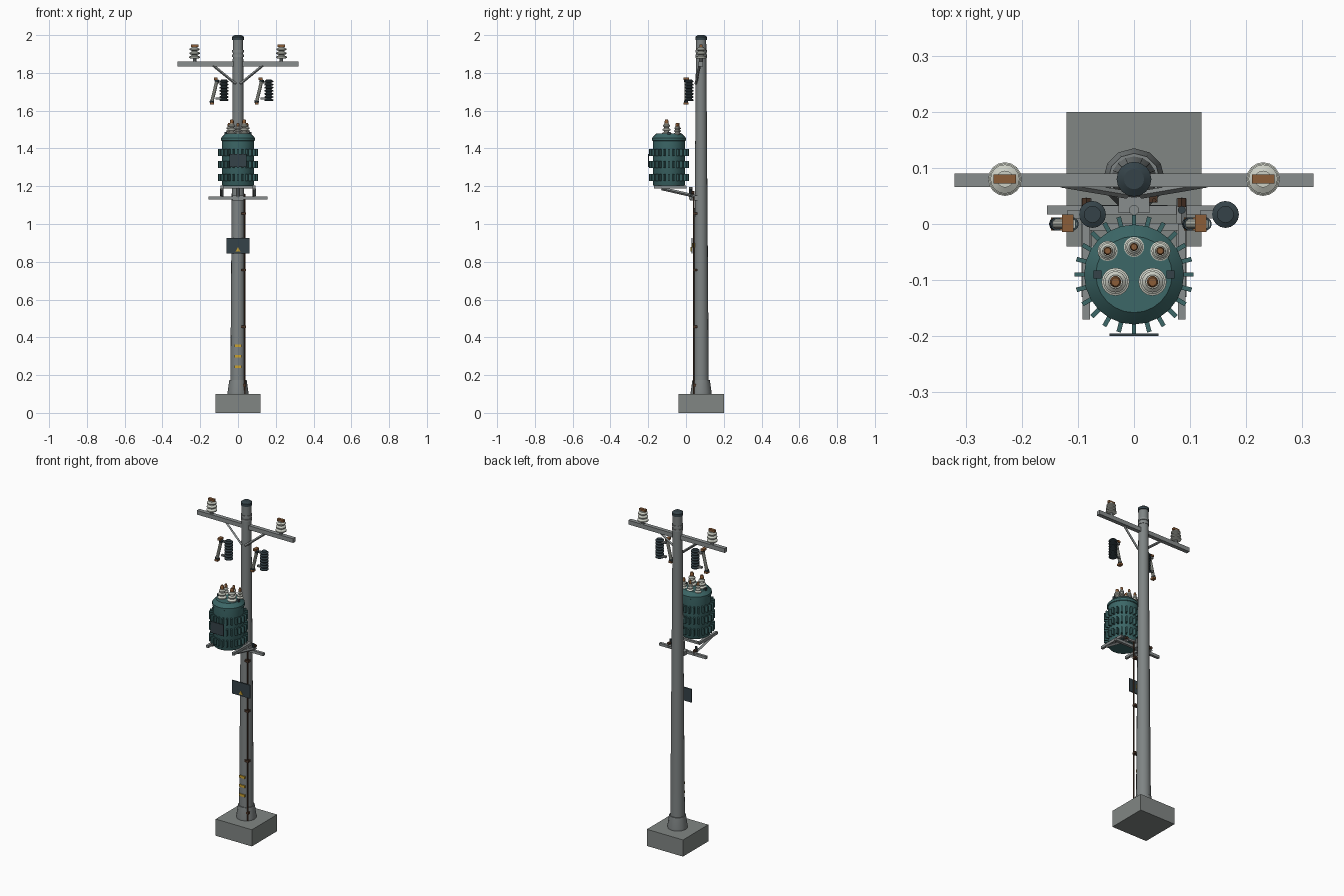
import bpy, bmesh, math
from mathutils import Vector, Matrix

cube = bpy.data.objects.get("Cube")
if cube:
    bpy.data.objects.remove(cube, do_unlink=True)


def material(name, rgb):
    m = bpy.data.materials.new(name)
    m.use_nodes = True
    m.diffuse_color = (*rgb, 1)
    m.node_tree.nodes["Principled BSDF"].inputs["Base Color"].default_value = (*rgb, 1)
    return m


concrete = material("concrete", (0.22, 0.24, 0.23))
pole_grey = material("pole grey", (0.21, 0.23, 0.23))
steel = material("galvanised steel", (0.25, 0.27, 0.27))
teal = material("teal paint", (0.045, 0.135, 0.135))
cream = material("porcelain", (0.6, 0.62, 0.55))
copper = material("copper", (0.26, 0.11, 0.04))
dark = material("dark polymer", (0.035, 0.055, 0.065))
yellow = material("warning yellow", (0.6, 0.36, 0.03))
brown = material("brown wire", (0.07, 0.035, 0.02))


def finish(name, bm, mat, smooth=False):
    bmesh.ops.recalc_face_normals(bm, faces=bm.faces[:])
    me = bpy.data.meshes.new(name)
    bm.to_mesh(me)
    bm.free()
    me.materials.append(mat)
    ob = bpy.data.objects.new(name, me)
    bpy.context.collection.objects.link(ob)
    if smooth:
        bpy.ops.object.select_all(action="DESELECT")
        ob.select_set(True)
        bpy.context.view_layer.objects.active = ob
        bpy.ops.object.shade_smooth_by_angle(angle=math.radians(35))
    return ob


def box(name, lo, hi, mat):
    lo, hi = Vector(lo), Vector(hi)
    bm = bmesh.new()
    bmesh.ops.create_cube(bm, size=1, matrix=Matrix.Translation((lo + hi) / 2)
                          @ Matrix.Diagonal((*(hi - lo), 1)))
    return finish(name, bm, mat)


def lathe(name, profile, loc, mat, seg=16):
    """Turn (radius, height) points round the vertical axis and cap both ends."""
    bm = bmesh.new()
    rings = []
    for r, z in profile:
        rings.append([bm.verts.new((loc[0] + r * math.cos(a), loc[1] + r * math.sin(a), loc[2] + z))
                      for a in (math.tau * i / seg for i in range(seg))])
    for a, b in zip(rings, rings[1:]):
        for i in range(seg):
            j = (i + 1) % seg
            bm.faces.new((a[i], a[j], b[j], b[i]))
    bm.faces.new(rings[0])
    bm.faces.new(rings[-1])
    return finish(name, bm, mat, True)


def rod(name, a, b, r, mat, seg=10):
    a, b = Vector(a), Vector(b)
    d = b - a
    bm = bmesh.new()
    bmesh.ops.create_cone(bm, cap_ends=True, segments=seg, radius1=r, radius2=r, depth=d.length,
                          matrix=Matrix.Translation((a + b) / 2)
                          @ d.to_track_quat("Z", "Y").to_matrix().to_4x4())
    return finish(name, bm, mat, seg > 4)


def sheds(core, bottom, top, height, count):
    """Ribbed insulator profile whose sheds change from bottom to top radius."""
    pts, step = [], height / count
    for i in range(count):
        r = bottom + (top - bottom) * i / max(1, count - 1)
        z = i * step
        pts += [(core, z), (r, z + step * 0.2), (r, z + step * 0.5), (core, z + step * 0.8)]
    return pts + [(core, height)]


PY = 0.08   # pole centre line
TY = -0.09  # tank centre line

# Footing, pole and cap
box("footing", (-0.12, -0.04, 0), (0.12, 0.2, 0.1), concrete)
lathe("pole_collar", [(0.055, 0), (0.055, 0.012), (0.046, 0.075)], (0, PY, 0.1), pole_grey, 12)
lathe("pole", [(0.041, 0), (0.027, 1.88)], (0, PY, 0.1), pole_grey, 16)
lathe("pole_cap", [(0.031, 0), (0.031, 0.016), (0.018, 0.025)], (0, PY, 1.975), dark, 16)
for z in (1.885, 1.908):
    lathe("pole_band", [(0.031, 0), (0.031, 0.012)], (0, PY, z), steel, 16)

# Crossarm, braces and pin insulators
box("crossarm", (-0.32, 0.066, 1.835), (0.32, 0.09, 1.86), steel)
for s in (-1, 1):
    rod("crossarm_brace", (s * 0.13, 0.072, 1.838), (s * 0.012, 0.052, 1.742), 0.007, steel, 4)
    x = s * 0.23
    rod("insulator_pin", (x, PY, 1.855), (x, PY, 1.89), 0.01, steel)
    lathe("pin_insulator", sheds(0.015, 0.03, 0.026, 0.063, 3), (x, PY, 1.875), cream)
    box("insulator_clamp", (x - 0.02, PY - 0.008, 1.936), (x + 0.02, PY + 0.008, 1.95), copper)

# Fuse cutouts with ribbed arresters, both facing the same way
for x in (-0.074, 0.163):
    lathe("arrester", sheds(0.015, 0.024, 0.024, 0.115, 7), (x, 0.017, 1.65), dark)
    for z in (1.66, 1.745):
        box("cutout_bracket", (x - 0.045, 0.01, z), (x, 0.024, z + 0.01), steel)
    low, high = Vector((x - 0.066, 0.0, 1.64)), Vector((x - 0.036, 0.0, 1.765))
    rod("fuse_tube", low, high, 0.009, cream)
    for end, step in ((low, 0.1), (high, -0.1)):
        rod("fuse_ferrule", end, end + (high - low) * step, 0.012, dark)
    box("upper_contact", high + Vector((-0.018, -0.014, -0.002)),
        high + Vector((0.002, 0.017, 0.01)), copper)
    box("lower_contact", low + Vector((-0.008, -0.012, -0.008)),
        low + Vector((0.012, 0.012, 0.004)), copper)

# Transformer tank with domed lid
lathe("tank", [(0.08, 0), (0.085, 0.008), (0.085, 0.24), (0.089, 0.242), (0.089, 0.256),
               (0.084, 0.262), (0.068, 0.278)], (0, TY, 1.2), teal, 24)

# Three tiers of radial cooling fins
bm = bmesh.new()
for z in (1.247, 1.315, 1.379):
    for i in range(24):
        bmesh.ops.create_cube(bm, size=1, matrix=Matrix.Translation((0, TY, z))
                              @ Matrix.Rotation(math.tau * i / 24, 4, "Z")
                              @ Matrix.Translation((0.093, 0, 0))
                              @ Matrix.Diagonal((0.026, 0.008, 0.038, 1)))
finish("cooling_fins", bm, teal)

box("tank_plate", (-0.044, -0.2, 1.302), (0.044, -0.195, 1.37), dark)
for s in (-1, 1):
    box("lid_lug", (s * 0.065 - 0.007, TY - 0.007, 1.45), (s * 0.065 + 0.007, TY + 0.007, 1.488), dark)

# Bushings on the lid: two tall in front, three short behind
for x, y, r, h in ((-0.033, -0.103, 0.025, 0.06), (0.033, -0.103, 0.025, 0.06),
                   (-0.047, -0.048, 0.018, 0.044), (0, -0.041, 0.018, 0.044),
                   (0.047, -0.048, 0.018, 0.044)):
    lathe("bushing", sheds(r * 0.5, r, r * 0.75, h, 3), (x, y, 1.472), cream)
    lathe("bushing_terminal", [(r * 0.42, 0), (r * 0.42, 0.012), (r * 0.3, 0.02)],
          (x, y, 1.472 + h), copper, 10)

# Support frame under the tank
box("support_crossbar", (-0.155, 0.017, 1.13), (0.155, 0.033, 1.146), steel)
for s in (-1, 1):
    x = s * 0.085
    box("support_rail", (x - 0.007, -0.17, 1.187), (x + 0.007, 0.0, 1.203), steel)
    rod("support_strut", (x, -0.13, 1.188), (x, 0.045, 1.148), 0.009, steel, 4)
    rod("support_post", (x, 0.025, 1.14), (x, 0.025, 1.185), 0.007, dark)
    rod("rail_bolt", (x, 0.03, 1.165), (x, 0.046, 1.165), 0.009, brown, 6)
box("rail_tie", (-0.085, -0.012, 1.188), (0.085, 0.002, 1.2), steel)
rod("centre_post", (0, 0.025, 1.14), (0, 0.025, 1.195), 0.009, steel)
box("pole_mount", (-0.028, 0.02, 1.125), (0.028, 0.06, 1.15), steel)

# Warning sign and yellow pole markers
box("sign", (-0.06, 0.028, 0.845), (0.06, 0.034, 0.925), dark)
box("sign_mount", (-0.012, 0.034, 0.875), (0.012, 0.05, 0.9), yellow)
bm = bmesh.new()
bmesh.ops.create_cone(bm, cap_ends=True, segments=3, radius1=0.015, radius2=0.015, depth=0.004,
                      matrix=Matrix.Translation((0, 0.027, 0.862))
                      @ Matrix.Rotation(math.pi / 2, 4, "X"))
finish("sign_triangle", bm, yellow)
for z in (0.245, 0.3, 0.355):
    box("pole_marker", (-0.018, 0.037, z - 0.007), (0.018, 0.046, z + 0.007), yellow)

# Ground wire with clips
rod("ground_wire", (0.036, 0.042, 0.1), (0.036, 0.042, 1.16), 0.004, brown, 8)
for z in (0.14, 0.45, 0.75, 1.05):
    box("wire_clip", (0.016, 0.038, z), (0.042, 0.06, z + 0.012), brown)
